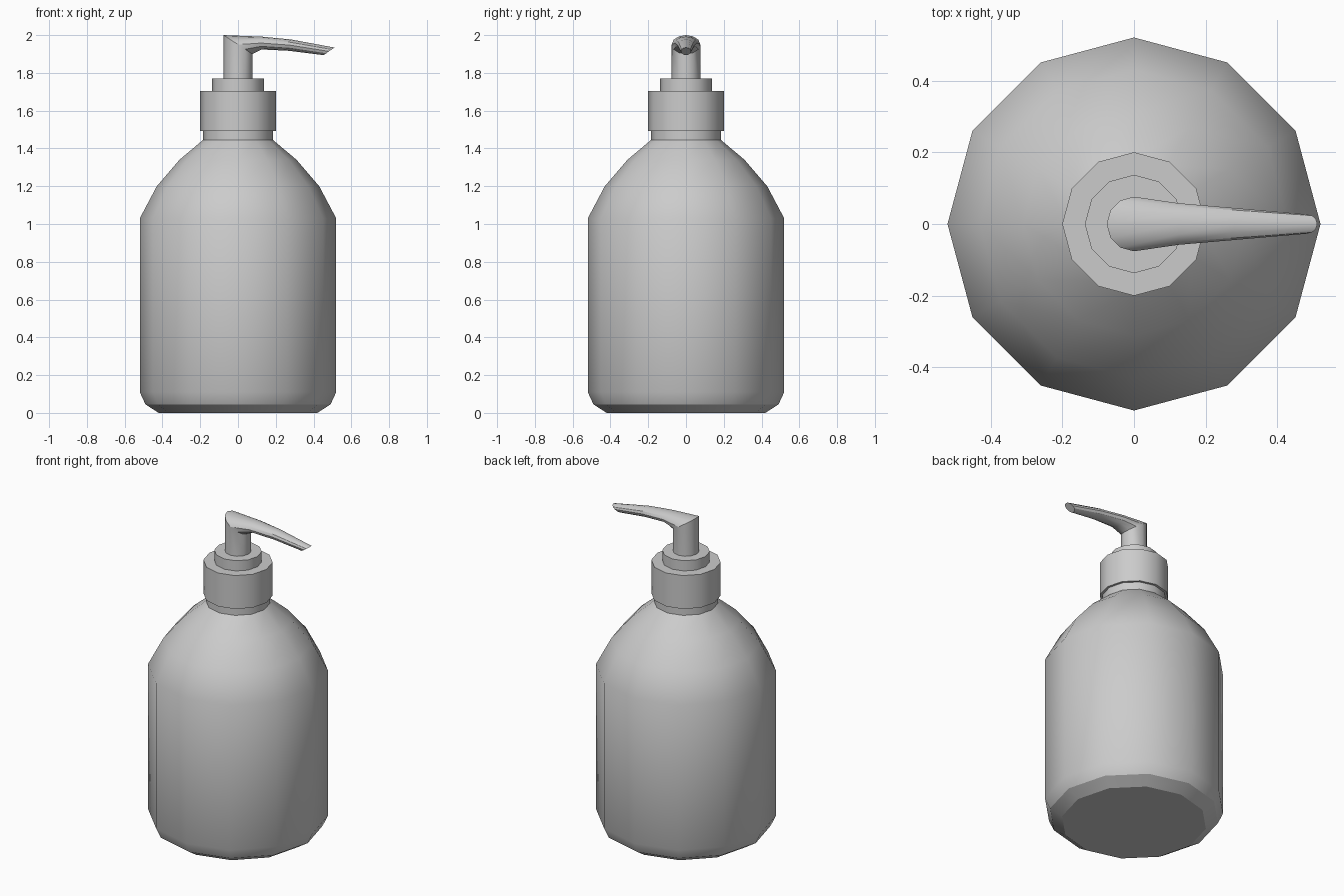
import bpy, bmesh, math
from mathutils import Vector

SIDES = 12

cube = bpy.data.objects.get("Cube")
if cube:
    bpy.data.objects.remove(cube, do_unlink=True)

grey = bpy.data.materials.new("plain grey")
grey.use_nodes = True
colour = (0.6, 0.6, 0.6, 1)
grey.diffuse_color = colour
grey.node_tree.nodes["Principled BSDF"].inputs["Base Color"].default_value = colour


def loft(name, rings):
    """Skin elliptical rings given as (x, z, axis_x, axis_z, half_width), capping both ends."""
    bm = bmesh.new()
    loops = []
    for x, z, ax, az, width in rings:
        loop = []
        for i in range(SIDES):
            a = math.tau * i / SIDES
            c, s = math.cos(a), math.sin(a)
            loop.append(bm.verts.new(Vector((x + ax * c, width * s, z + az * c))))
        loops.append(loop)
    for low, high in zip(loops, loops[1:]):
        for i in range(SIDES):
            j = (i + 1) % SIDES
            bm.faces.new((low[i], low[j], high[j], high[i]))
    bm.faces.new(loops[0])
    bm.faces.new(loops[-1])
    bmesh.ops.recalc_face_normals(bm, faces=bm.faces)
    mesh = bpy.data.meshes.new(name)
    bm.to_mesh(mesh)
    bm.free()
    mesh.materials.append(grey)
    obj = bpy.data.objects.new(name, mesh)
    bpy.context.collection.objects.link(obj)
    bpy.ops.object.select_all(action="DESELECT")
    obj.select_set(True)
    bpy.context.view_layer.objects.active = obj
    bpy.ops.object.shade_smooth_by_angle(angle=math.radians(32))
    return obj


def turned(name, profile):
    """Round part from (radius, height) pairs."""
    return loft(name, [(0, z, r, 0, r) for r, z in profile])


# Bottle with rounded base and sloping shoulder
turned("bottle", [(0.42, 0), (0.49, 0.045), (0.52, 0.11), (0.52, 1.03),
                  (0.43, 1.2), (0.31, 1.34), (0.185, 1.445)])

# Neck, screw collar and pump ring
turned("neck", [(0.185, 1.445), (0.185, 1.495)])
turned("collar", [(0.2, 1.493), (0.2, 1.705)])
turned("pump_ring", [(0.137, 1.7), (0.137, 1.77)])

# Pump stem bending into a tapered, drooping spout
loft("pump_spout", [
    (0, 1.765, -0.076, 0, 0.076),
    (0, 1.95, -0.076, 0.05, 0.076),
    (0.124, 1.958, 0, 0.034, 0.058),
    (0.275, 1.947, 0.005, 0.03, 0.045),
    (0.482, 1.914, 0.029, 0.02, 0.027),
])
